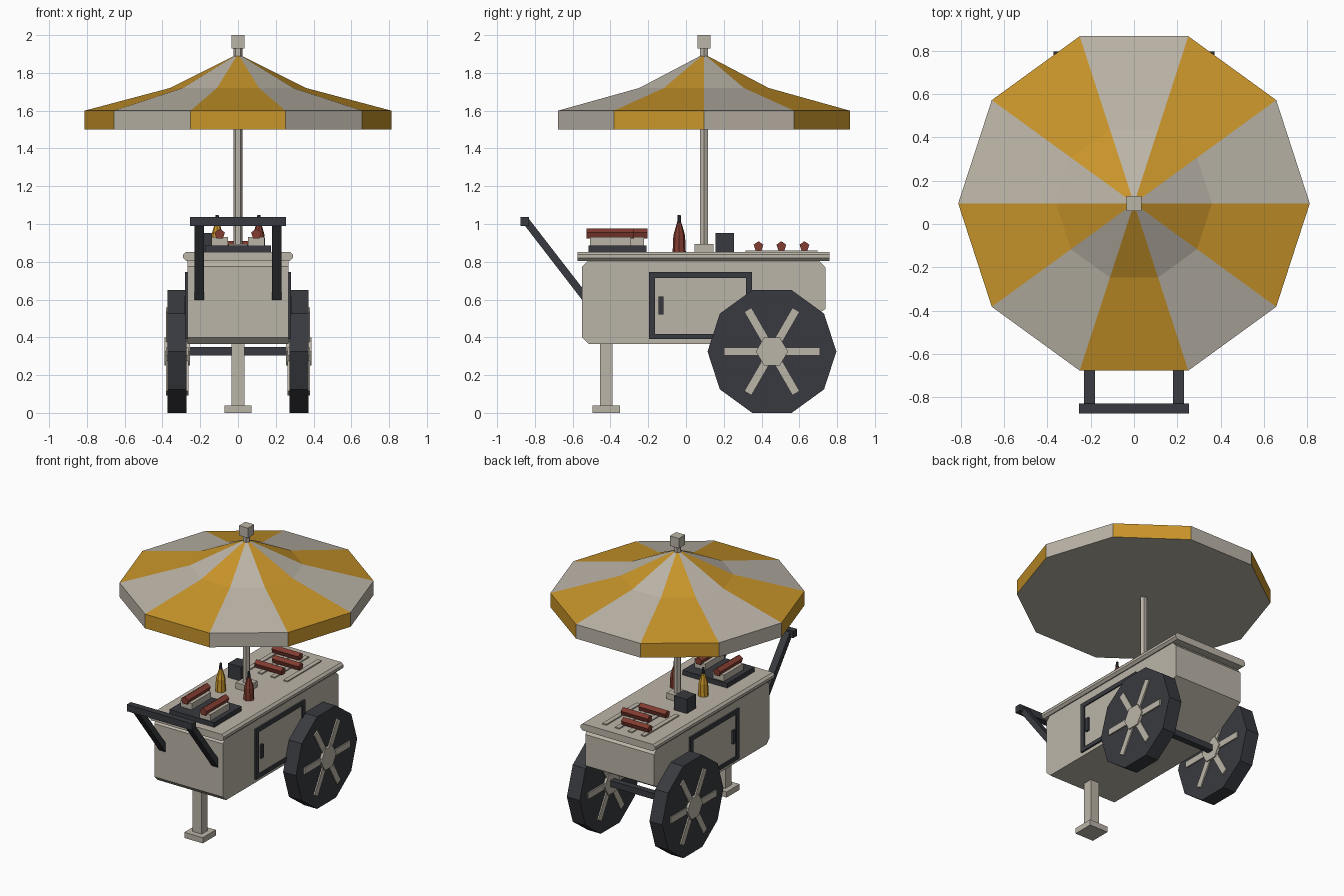
import bpy, bmesh
from math import cos, sin, pi, radians

if "Cube" in bpy.data.objects:
    bpy.data.objects.remove(bpy.data.objects["Cube"])


def material(name, rgb):
    m = bpy.data.materials.new(name)
    m.diffuse_color = (*rgb, 1)
    m.use_nodes = True
    m.node_tree.nodes["Principled BSDF"].inputs["Base Color"].default_value = m.diffuse_color
    return m


CREAM = material("cream", (0.50, 0.46, 0.39))
DARK = material("charcoal", (0.04, 0.042, 0.05))
GOLD = material("gold", (0.58, 0.30, 0.023))
RED = material("red", (0.22, 0.045, 0.03))


def finish(name, bm, *mats):
    bmesh.ops.recalc_face_normals(bm, faces=bm.faces)
    me = bpy.data.meshes.new(name)
    bm.to_mesh(me)
    bm.free()
    for m in mats:
        me.materials.append(m)
    ob = bpy.data.objects.new(name, me)
    bpy.context.collection.objects.link(ob)
    return ob


def prism(name, pts, axis, a, b, mat):
    """Extrude a 2D outline along an axis from a to b."""
    place = {"x": lambda p, t: (t, p[0], p[1]),
             "y": lambda p, t: (p[0], t, p[1]),
             "z": lambda p, t: (p[0], p[1], t)}[axis]
    bm = bmesh.new()
    lo = [bm.verts.new(place(p, a)) for p in pts]
    hi = [bm.verts.new(place(p, b)) for p in pts]
    bm.faces.new(lo)
    bm.faces.new(hi)
    n = len(pts)
    for i in range(n):
        j = (i + 1) % n
        bm.faces.new((lo[i], lo[j], hi[j], hi[i]))
    return finish(name, bm, mat)


def box(name, x, y, z, mat):
    return prism(name, [(x[0], y[0]), (x[1], y[0]), (x[1], y[1]), (x[0], y[1])],
                 "z", z[0], z[1], mat)


def ngon(n, r, c=(0, 0), phase=0.0):
    return [(c[0] + r * cos(phase + 2 * pi * i / n),
             c[1] + r * sin(phase + 2 * pi * i / n)) for i in range(n)]


def lathe(name, n, rings, c, mats, pick):
    """Stack of n-sided rings (radius, z); radius 0 makes a point."""
    bm = bmesh.new()
    loops = []
    for r, z in rings:
        pts = ngon(n, r, c) if r else [c]
        loops.append([bm.verts.new((x, y, z)) for x, y in pts])
    for k in range(len(loops) - 1):
        lo, hi = loops[k], loops[k + 1]
        for i in range(n):
            j = (i + 1) % n
            top = [hi[j], hi[i]] if len(hi) > 1 else [hi[0]]
            bm.faces.new([lo[i], lo[j]] + top).material_index = pick(i, k)
    bm.faces.new(loops[0])
    if len(loops[-1]) > 1:
        bm.faces.new(loops[-1]).material_index = pick(0, len(loops) - 2)
    return finish(name, bm, *mats)


# Cart body and countertop
prism("cart_body", [(-0.515, 0.365), (0.42, 0.365), (0.738, 0.55), (0.738, 0.77),
                    (0.70, 0.81), (-0.515, 0.81), (-0.55, 0.775), (-0.55, 0.40)],
      "x", -0.268, 0.268, CREAM)
prism("countertop", [(-0.275, 0.805), (0.275, 0.805), (0.29, 0.82), (0.29, 0.838),
                     (0.275, 0.853), (-0.275, 0.853), (-0.29, 0.838), (-0.29, 0.82)],
      "y", -0.574, 0.76, CREAM)

# Front leg and foot
box("front_leg", (-0.035, 0.035), (-0.455, -0.388), (0.03, 0.38), CREAM)
box("front_foot", (-0.072, 0.072), (-0.495, -0.35), (0, 0.04), CREAM)

# Wheels, doors and push handle arms on both sides
WHEEL = (0.455, 0.325)
for s, side in ((1, "right"), (-1, "left")):
    prism(side + "_wheel", ngon(10, 0.341, WHEEL), "x", s * 0.272, s * 0.372, DARK)
    prism(side + "_wheel_hub", ngon(6, 0.085, WHEEL), "x", s * 0.255, s * 0.39, CREAM)
    for k in range(3):
        a = radians(60 * k)
        outline = [(WHEEL[0] + u * cos(a) - v * sin(a), WHEEL[1] + u * sin(a) + v * cos(a))
                   for u, v in ((-0.255, -0.022), (0.255, -0.022), (0.255, 0.022), (-0.255, 0.022))]
        prism(f"{side}_wheel_spoke_{k + 1}", outline, "x", s * 0.263, s * 0.381, CREAM)

    for part, y, z in (("left", (-0.197, -0.165), (0.39, 0.745)),
                       ("right", (0.318, 0.35), (0.39, 0.745)),
                       ("top", (-0.165, 0.318), (0.715, 0.745)),
                       ("bottom", (-0.165, 0.318), (0.39, 0.418))):
        box(f"{side}_door_frame_{part}", (s * 0.26, s * 0.28), y, z, DARK)
    box(side + "_door_panel", (s * 0.26, s * 0.272), (-0.165, 0.318), (0.418, 0.715), CREAM)
    box(side + "_door_handle", (s * 0.265, s * 0.285), (-0.145, -0.12), (0.52, 0.615), DARK)

    prism(side + "_push_arm", [(-0.86, 1.0), (-0.54, 0.585), (-0.54, 0.65), (-0.83, 1.025)],
          "x", s * 0.18, s * 0.23, DARK)
box("axle", (-0.3, 0.3), (0.433, 0.477), (0.305, 0.348), DARK)
box("push_bar", (-0.255, 0.255), (-0.875, -0.83), (0.99, 1.037), DARK)

# Umbrella: striped canopy, pole, base and finial
CENTRE = (0, 0.095)
lathe("umbrella_canopy", 10, [(0.812, 1.5), (0.812, 1.6), (0.36, 1.72), (0, 1.9)],
      CENTRE, (CREAM, GOLD), lambda i, k: i % 2)
prism("umbrella_pole", ngon(6, 0.025, CENTRE), "z", 0.85, 1.94, CREAM)
box("umbrella_base", (-0.05, 0.05), (0.045, 0.145), (0.85, 0.895), CREAM)
box("umbrella_finial", (-0.035, 0.035), (0.06, 0.13), (1.93, 2.0), CREAM)

# Tray with two filled buns
box("serving_tray", (-0.175, 0.175), (-0.515, -0.21), (0.85, 0.886), DARK)
for i, (x, y) in enumerate(((0.097, -0.40), (-0.097, -0.33))):
    box(f"bun_{i + 1}", (x - 0.043, x + 0.043), (y - 0.108, y + 0.108), (0.886, 0.93), CREAM)
    prism(f"bun_sausage_{i + 1}", ngon(5, 0.029, (x, 0.946), pi / 2),
          "y", y - 0.126, y + 0.126, RED)

# Sauce bottles with dark nozzles
for name, x, mat in (("red_sauce_bottle", 0.11, RED), ("yellow_sauce_bottle", -0.11, GOLD)):
    lathe(name, 8, [(0.035, 0.85), (0.031, 0.94), (0.014, 1.0), (0.011, 1.005), (0.008, 1.047)],
          (x, -0.036), (mat, DARK), lambda i, k: int(k > 2))

# Napkin box
box("napkin_box", (-0.185, -0.085), (0.155, 0.255), (0.85, 0.953), DARK)

# Grill slats and sausages
for i in range(4):
    x = -0.15 + 0.1 * i
    box(f"grill_slat_{i + 1}", (x - 0.016, x + 0.016), (0.315, 0.695), (0.85, 0.861), CREAM)
for i, (x, y) in enumerate(((-0.02, 0.384), (0.033, 0.505), (-0.055, 0.627))):
    prism(f"grill_sausage_{i + 1}", ngon(5, 0.027, (y, 0.882), pi / 2),
          "x", x - 0.105, x + 0.105, RED)
